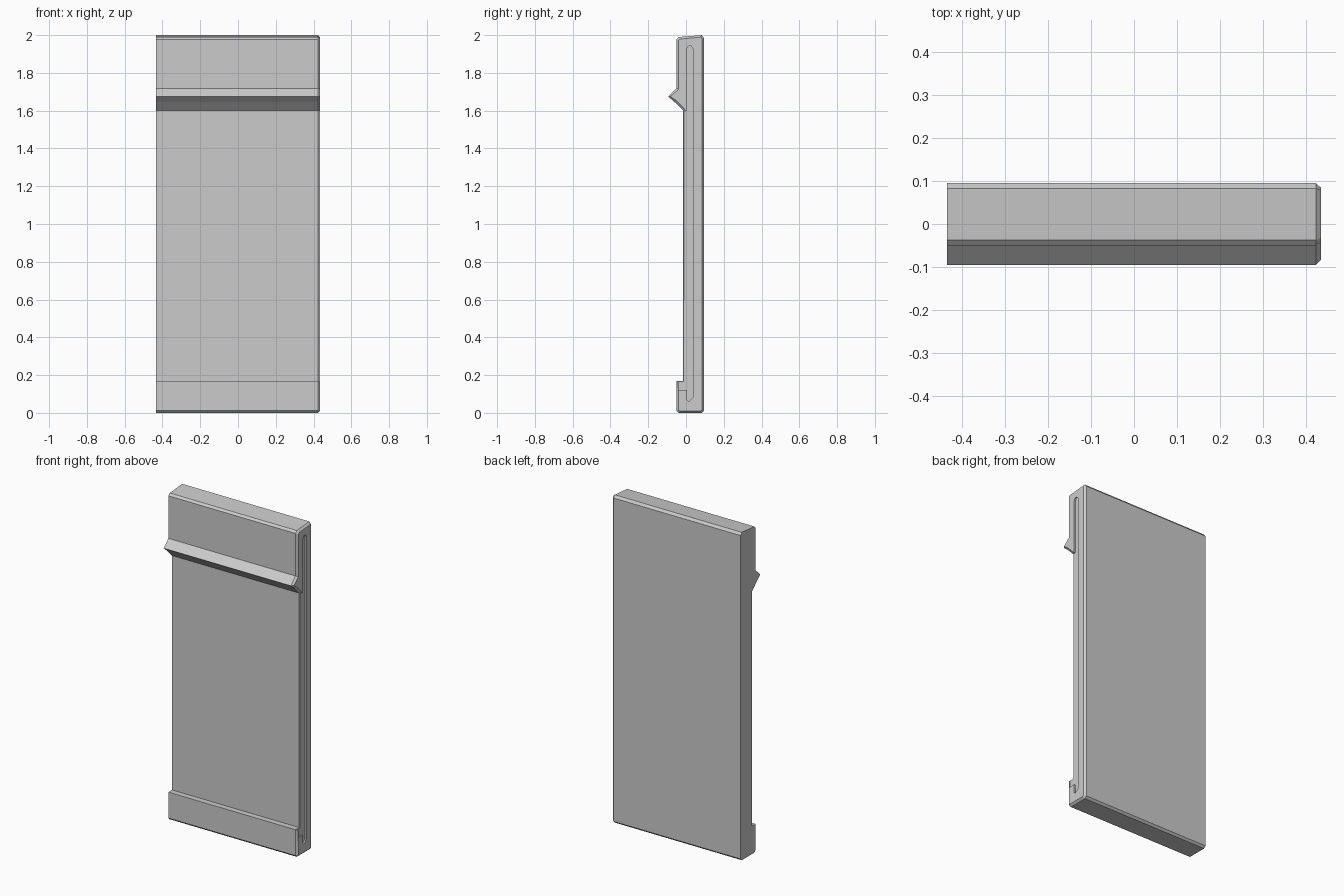
import bpy
import bmesh

cube = bpy.data.objects.get("Cube")
if cube:
    bpy.data.objects.remove(cube, do_unlink=True)

grey = bpy.data.materials.new("plain grey")
grey.use_nodes = True
grey.diffuse_color = (0.6, 0.6, 0.6, 1)
grey.node_tree.nodes["Principled BSDF"].inputs["Base Color"].default_value = (0.6, 0.6, 0.6, 1)


def extrude_profile(name, points, x0, x1, chamfer=0.0):
    """Extrude a (y, z) outline along x, with an optional chamfered +x end."""
    bm = bmesh.new()
    start = bm.faces.new([bm.verts.new((x0, y, z)) for y, z in points])
    out = bmesh.ops.extrude_face_region(bm, geom=[start], use_keep_orig=True)["geom"]
    verts = [g for g in out if isinstance(g, bmesh.types.BMVert)]
    bmesh.ops.translate(bm, verts=verts, vec=(x1 - x0, 0, 0))
    bmesh.ops.recalc_face_normals(bm, faces=bm.faces)
    if chamfer:
        end = max(bm.faces, key=lambda f: f.calc_center_median().x)
        bmesh.ops.inset_region(bm, faces=[end], thickness=chamfer, depth=chamfer)
    mesh = bpy.data.meshes.new(name)
    bm.to_mesh(mesh)
    bm.free()
    mesh.materials.append(grey)
    obj = bpy.data.objects.new(name, mesh)
    bpy.context.collection.objects.link(obj)
    return obj


# Panel with a bottom lip, a top rail and a wedge-shaped grip
panel = extrude_profile("panel", [
    (-0.038, 0), (0.083, 0), (0.095, 0.012),
    (0.095, 1.985), (0.083, 2.0),
    (-0.037, 1.99), (-0.05, 1.978),
    (-0.05, 1.718), (-0.095, 1.675), (-0.06, 1.645), (-0.015, 1.6),
    (-0.015, 0.17), (-0.05, 0.17), (-0.05, 0.012),
], -0.435, 0.423, 0.012)

# Shallow recess in the end face, open to the front between lip and grip
cutter = extrude_profile("recess_cutter", [
    (0.005, 0.07), (0.014, 0.06), (0.037, 0.083),
    (0.037, 1.928), (0.028, 1.942), (0.014, 1.942), (0.005, 1.928),
    (0.005, 1.6), (-0.015, 1.599), (-0.04, 1.599),
    (-0.04, 0.12), (0.005, 0.12),
], 0.427, 0.6)
cutter.hide_render = True

cut = panel.modifiers.new("end_recess", "BOOLEAN")
cut.operation = "DIFFERENCE"
cut.solver = "EXACT"
cut.object = cutter
bpy.context.view_layer.objects.active = panel
bpy.ops.object.modifier_apply(modifier=cut.name)
bpy.data.objects.remove(cutter, do_unlink=True)
